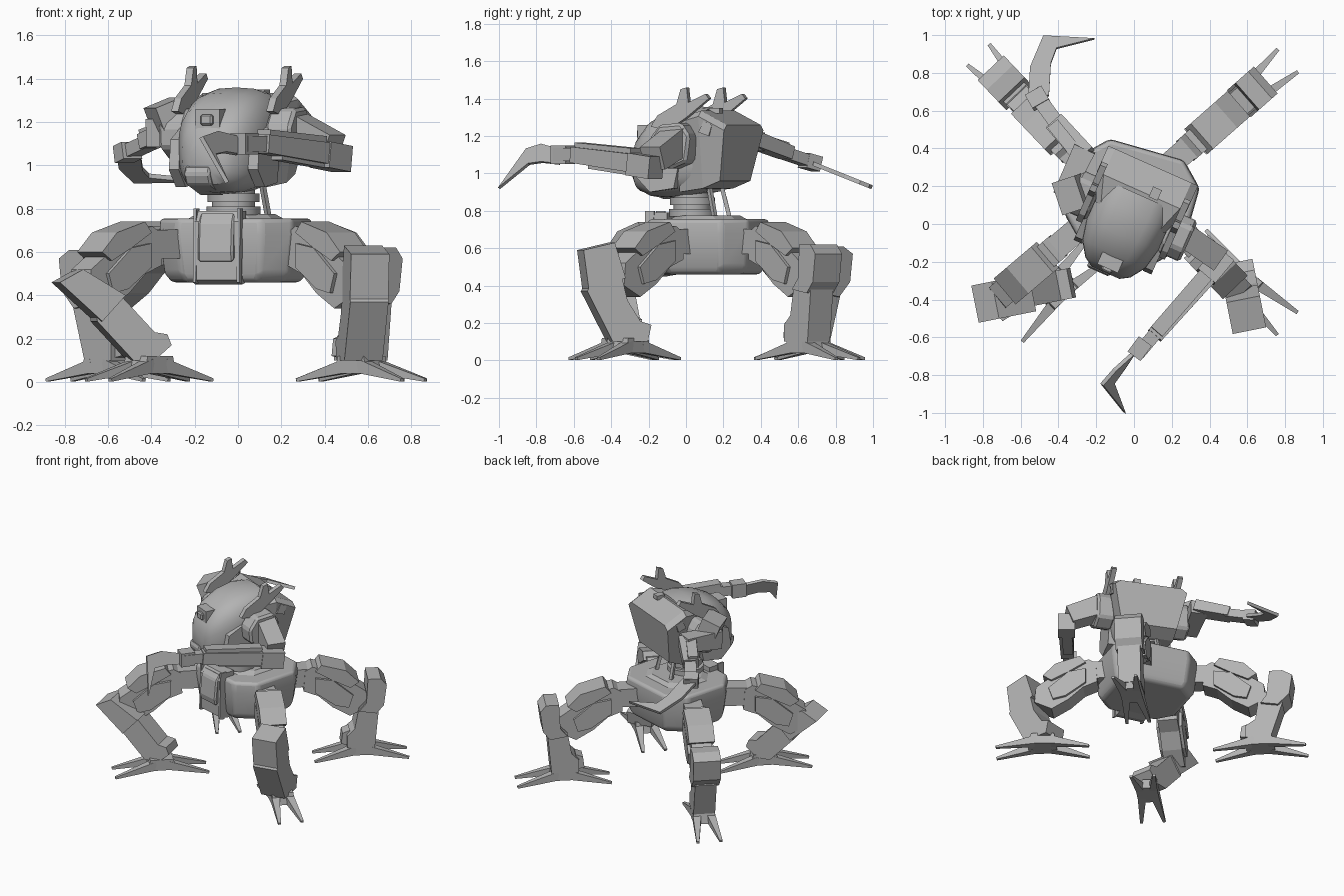
import bpy, bmesh, math
from mathutils import Vector, Matrix

if "Cube" in bpy.data.objects:
    bpy.data.objects.remove(bpy.data.objects["Cube"])

grey = bpy.data.materials.new("armour grey")
grey.use_nodes = True
grey.diffuse_color = (0.45, 0.45, 0.45, 1)
grey.node_tree.nodes["Principled BSDF"].inputs["Base Color"].default_value = (0.45, 0.45, 0.45, 1)


def finish(name, bm, matrix=None, bevel=0, segments=1, smooth=False):
    bmesh.ops.recalc_face_normals(bm, faces=bm.faces)
    mesh = bpy.data.meshes.new(name)
    bm.to_mesh(mesh)
    bm.free()
    mesh.materials.append(grey)
    ob = bpy.data.objects.new(name, mesh)
    bpy.context.collection.objects.link(ob)
    if matrix:
        ob.matrix_world = matrix
    if bevel:
        mod = ob.modifiers.new("bevel", 'BEVEL')
        mod.width, mod.segments = bevel, segments
    if smooth:
        bpy.ops.object.select_all(action='DESELECT')
        ob.select_set(True)
        bpy.context.view_layer.objects.active = ob
        bpy.ops.object.shade_smooth_by_angle(angle=math.radians(32))
    return ob


def loft(name, rings, **kw):
    bm = bmesh.new()
    loops = [[bm.verts.new(p) for p in ring] for ring in rings]
    n = len(loops[0])
    for a, b in zip(loops, loops[1:]):
        for i in range(n):
            bm.faces.new((a[i], a[(i + 1) % n], b[(i + 1) % n], b[i]))
    bm.faces.new(loops[0])
    bm.faces.new(loops[-1])
    return finish(name, bm, **kw)


def prism(name, outline, width, origin=(0, 0), heading=(0, 1), side=0, **kw):
    """Outline of (distance along heading, height), extruded sideways."""
    d = Vector((*heading, 0)).normalized()
    n = Vector((d.y, -d.x, 0))
    o = Vector((*origin, 0))
    rings = [[o + d * u + n * (side + s * width / 2) + Vector((0, 0, v)) for u, v in outline] for s in (-1, 1)]
    return loft(name, rings, **kw)


def beam(name, p, q, start, end=None, **kw):
    """Tapered box from p to q; start and end are (width, height)."""
    p, q = Vector(p), Vector(q)
    d = (q - p).normalized()
    side = d.cross(Vector((0, 0, 1))).normalized()
    up = side.cross(d)
    rings = [[c + side * a * w / 2 + up * b * h / 2 for a, b in ((-1, -1), (1, -1), (1, 1), (-1, 1))]
             for c, (w, h) in ((p, start), (q, end or start))]
    return loft(name, rings, **kw)


def box(name, centre, size, **kw):
    x, y, z = centre
    h = size[1] / 2
    return beam(name, (x, y - h, z), (x, y + h, z), (size[0], size[2]), **kw)


def sheet(name, points, thickness):
    bm = bmesh.new()
    bm.faces.new([bm.verts.new(p) for p in points])
    ob = finish(name, bm)
    mod = ob.modifiers.new("thickness", 'SOLIDIFY')
    mod.thickness, mod.offset = thickness, 0
    return ob


# Pelvis: tapered bowl with a stepped deck
pelvis = Matrix.Translation((-.01, 0.12, 0)) @ Matrix.Rotation(math.radians(-16), 4, 'Z')


def octagon(x, y, z, cut):
    return [(sx * a, sy * b, z) for sx, sy, order in ((1, 1, 1), (-1, 1, 0), (-1, -1, 1), (1, -1, 0))
            for a, b in ((x, y - cut), (x - cut, y))[::1 if order else -1]]


loft("pelvis", [octagon(.27, .24, .46, .1), octagon(.3, .265, .5, .11),
                octagon(.325, .285, .68, .12), octagon(.32, .28, .755, .12)],
     matrix=pelvis, bevel=.02, segments=3, smooth=True)
loft("pelvis_deck", [octagon(.22, .2, .74, .08), octagon(.17, .15, .775, .08)], matrix=pelvis)
prism("pelvis_front_block", [(-.32, .47), (-.26, .45), (-.2, .46), (-.2, .79), (-.29, .79), (-.325, .74)], .21, matrix=pelvis)
prism("pelvis_front_panel", [(-.31, .57), (-.34, .55), (-.35, .6), (-.335, .74), (-.3, .785), (-.29, .57)], .17,
      matrix=pelvis, bevel=.012)
for s in (-1, 1):
    prism("pelvis_front_rail", [(-.33, .46), (-.29, .45), (-.27, .8), (-.32, .8)], .014, side=s * .105, matrix=pelvis)

# Waist column, ribs and pistons
torso = Matrix.Translation((0, 0.08, 0)) @ Matrix.Rotation(math.radians(-24), 4, 'Z')
for r, z0, z1 in ((.1, .74, .9), (.125, .77, .81), (.12, .83, .87)):
    loft("waist_ring", [[(r * math.cos(math.tau * i / 16), r * math.sin(math.tau * i / 16) - .05, z)
                         for i in range(16)] for z in (z0, z1)], matrix=torso, smooth=True)
for s in (-1, 1):
    beam("waist_piston", (s * .1, .13, .74), (s * .08, .08, .95), (.022, .022), matrix=torso)

# Torso: rounded front shell and angular rear housing
sections = [(-.37, .08, .96, 1.1), (-.34, .13, .91, 1.19), (-.26, .185, .875, 1.28), (-.15, .21, .87, 1.335),
            (-.02, .22, .88, 1.36), (.08, .21, .9, 1.35)]
rings = []
for y, w, z0, z1 in sections:
    ring = []
    for i in range(24):
        c, s = math.cos(math.tau * i / 24), math.sin(math.tau * i / 24)
        ring.append((w * math.copysign(abs(c) ** .65, c), y,
                     (z0 + z1) / 2 + (z1 - z0) / 2 * math.copysign(abs(s) ** .75, s)))
    rings.append(ring)
loft("torso_shell", rings, matrix=torso, smooth=True)
# each housing section: bottom y, top y, bottom half width, top half width, bottom z, top z
housing = ((-.05, -.05, .17, .2, .9, 1.3), (.1, .1, .2, .26, .92, 1.335), (.2, .25, .2, .26, .96, 1.26))
loft("torso_housing", [[(-a, y0, z0), (a, y0, z0), (b, y1, z1 - .03), (b * .85, y1, z1), (-b * .85, y1, z1), (-b, y1, z1 - .03)]
                       for y0, y1, a, b, z0, z1 in housing], matrix=torso)
box("top_hatch", (.07, .12, 1.335), (.05, .06, .03), matrix=torso)
box("eye_frame", (.0, -.31, 1.21), (.12, .07, .1), matrix=torso)
box("eye", (.0, -.345, 1.21), (.06, .04, .05), matrix=torso, bevel=.008)
prism("jaw", [(-.385, .96), (-.36, .91), (-.2, .86), (-.2, .95), (-.37, 1.0)], .13, side=-.04, matrix=torso, bevel=.01)
for s in (-1, 1):
    prism("cheek_plate", [(-.28, .98), (-.2, .9), (-.06, .92), (-.02, 1.1), (-.14, 1.18), (-.26, 1.12)], .05,
          side=s * .2, matrix=torso)
    prism("ear_fin", [(-.18, 1.25), (-.08, 1.23), (.03, 1.3), (.16, 1.4), (.14, 1.425), (.04, 1.38),
                      (.03, 1.46), (-.005, 1.45), (-.03, 1.37), (-.14, 1.31)], .035, side=s * .24, matrix=torso)
    prism("shoulder_cap", [(-.15, 1.08), (-.16, 1.18), (-.1, 1.26), (.03, 1.27), (.08, 1.2), (.06, 1.06), (-.04, 1.02)],
          .13, side=s * .27, matrix=torso, bevel=.015)
    prism("side_vent", [(.1, 1.22), (.16, 1.2), (.18, 1.26), (.13, 1.28)], .02, side=s * .25, matrix=torso)

# Left arm, reaching forward with a hooked blade
beam("left_upper_arm", (.24, -.04, 1.18), (.44, -.18, 1.08), (.13, .15), (.13, .13))
beam("left_elbow", (.48, -.16, 1.03), (.38, -.28, 1.05), (.12, .12), (.12, .12))
beam("left_forearm", (.43, -.23, 1.05), (.11, -.59, 1.1), (.1, .1), (.09, .085))
beam("left_forearm_plate", (.38, -.27, 1.12), (.12, -.57, 1.15), (.08, .03))
beam("left_forearm_rail", (.4, -.25, 1.0), (.18, -.5, 1.04), (.07, .03))
beam("left_wrist", (.18, -.5, 1.1), (.02, -.69, 1.1), (.07, .07))
beam("left_blade_mount", (.06, -.62, 1.1), (.0, -.7, 1.1), (.085, .1))
sheet("left_blade", [(0, -.68, 1.05), (0, -.68, 1.13), (-.1, -.77, 1.155), (-.17, -.85, 1.13),
                     (-.05, -1, .92), (-.11, -.84, 1.05), (-.06, -.77, 1.06)], .022)

# Right arm, swung back
beam("right_upper_arm", (-.26, .18, 1.24), (-.38, .14, 1.19), (.18, .16))
beam("right_elbow", (-.38, .15, 1.15), (-.26, .4, 1.17), (.1, .13), (.12, .1))
beam("right_forearm", (-.26, .36, 1.18), (-.42, .54, 1.11), (.12, .08), (.11, .07))
beam("right_forearm_plate", (-.3, .37, 1.2), (-.43, .53, 1.15), (.07, .03))
beam("right_wrist", (-.4, .52, 1.11), (-.53, .7, 1.05), (.08, .06))
beam("right_blade_mount", (-.49, .63, 1.07), (-.53, .7, 1.05), (.1, .08))
blade = ((-.56, .67), (-.55, .83), (-.48, .995), (-.21, .98), (-.41, .93), (-.44, .85), (-.45, .68))
sheet("right_blade", [(x, y, 1.06 - (y - .66) * .4) for x, y in blade], .022)


# Legs
def foot(x, y, heading):
    d = Vector((*heading, 0)).normalized()
    n = Vector((d.y, -d.x, 0))
    c = Vector((x, y, .075))
    prism("foot_hub", [(-.1, .04), (.1, .04), (.08, .12), (-.08, .12)], .15, (x, y), heading)
    for along in (-1, 1):
        for side in (-1, 1):
            beam("toe", c + n * side * .045 + d * along * .04, c + n * side * .08 + d * along * .325 - Vector((0, 0, .066)),
                 (.06, .065), (.02, .015))


def thigh(origin, heading):
    prism("hip", [(-.68, .57), (-.34, .57), (-.34, .7), (-.68, .71)], .13, origin, heading)
    prism("thigh", [(-.4, .54), (-.39, .69), (-.34, .72), (-.2, .68), (.03, .52), (.04, .4),
                    (-.08, .34), (-.2, .41), (-.3, .5)], .14, origin, heading)
    prism("thigh_cap", [(-.32, .69), (-.28, .74), (-.11, .69), (-.02, .6), (-.08, .56), (-.2, .62)], .18, origin, heading)
    for s in (-1, 1):
        prism("thigh_side_plate", [(-.32, .53), (-.32, .64), (-.2, .62), (-.06, .5), (-.09, .41), (-.18, .43)],
              .02, origin, heading, side=s * .08)


def spur(origin, heading):
    prism("heel_spur", [(-.08, .11), (-.14, .12), (-.13, .2), (-.08, .22)], .1, origin, heading)


# Back left leg, nearly upright
place, out = (.57, .65), (1, .88)
foot(*place, out)
thigh(place, out)
spur(place, out)
prism("back_left_shin", [(-.1, .1), (.09, .1), (.12, .42), (.04, .46), (-.02, .4), (-.05, .24), (-.1, .19)], .16, place, out)
prism("back_left_knee_guard", [(.1, .36), (.15, .42), (.17, .57), (.13, .62), (.04, .62), (.03, .44), (-.02, .38)],
      .19, place, out)

# Back right leg, leaning outwards
place, out = (-.6, .66), (-.95, 1)
foot(*place, out)
thigh(place, out)
spur(place, out)
prism("back_right_shin", [(-.1, .1), (.08, .1), (.16, .36), (.12, .44), (0, .46), (-.03, .24), (-.1, .19)], .15, place, out)
prism("back_right_knee_guard", [(.13, .34), (.21, .42), (.23, .57), (.16, .61), (.07, .61), (.05, .42), (.01, .36)],
      .19, place, out)

# Front left leg, knee turned forward
foot(.57, -.31, (1, -.9))
thigh((.55, -.35), (1, -1.05))
forward = (.2, -1)
prism("front_left_shin", [(-.09, .1), (.1, .1), (.24, .37), (.2, .44), (.05, .44), (.02, .32), (-.05, .21), (-.11, .19)],
      .18, (.56, -.31), forward)
prism("front_left_knee_guard", [(.23, .37), (.26, .59), (.09, .63), (.03, .44)], .18, (.56, -.31), forward)

# Front right leg, leaning with the knee out wide
foot(-.41, -.34, (-1, -.95))
thigh((-.7, -.37), (-1, -.85))
lean = (-1, -.2)
prism("front_right_shin", [(-.02, .1), (.08, .1), (.25, .28), (.26, .38), (.14, .4), (-.02, .23), (-.08, .22), (-.1, .17)],
      .16, (-.42, -.33), lean)
prism("front_right_knee_guard", [(.23, .28), (.43, .46), (.32, .52), (.12, .4)], .2, (-.42, -.34), lean)
